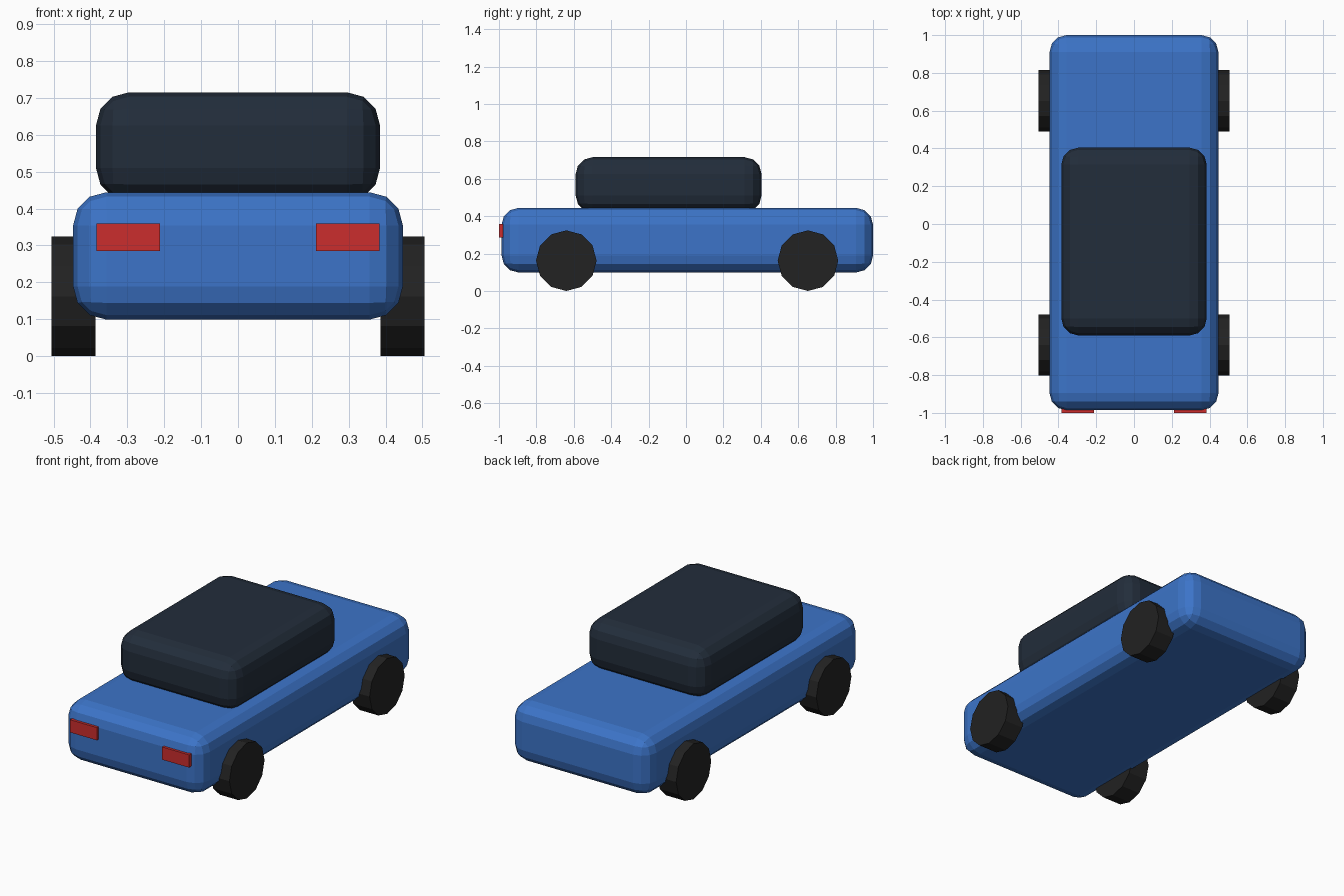
import bpy, bmesh, math
from mathutils import Matrix, Vector

if "Cube" in bpy.data.objects:
    bpy.data.objects.remove(bpy.data.objects["Cube"])


def material(name, rgb):
    m = bpy.data.materials.new(name)
    m.diffuse_color = (*rgb, 1)
    m.use_nodes = True
    m.node_tree.nodes["Principled BSDF"].inputs["Base Color"].default_value = m.diffuse_color
    return m


BLUE = material("blue paint", (0.045, 0.175, 0.58))
GLASS = material("dark glass", (0.016, 0.026, 0.043))
RUBBER = material("black rubber", (0.016, 0.016, 0.016))
RED = material("red lamp", (0.60, 0.027, 0.027))


def finish(bm, name, mat):
    me = bpy.data.meshes.new(name)
    bm.to_mesh(me)
    bm.free()
    me.materials.append(mat)
    ob = bpy.data.objects.new(name, me)
    bpy.context.collection.objects.link(ob)
    return ob


def box(name, lo, hi, mat, bevel=0.0):
    lo, hi = Vector(lo), Vector(hi)
    bm = bmesh.new()
    bmesh.ops.create_cube(bm, size=1, matrix=Matrix.Translation((lo + hi) / 2)
                          @ Matrix.Diagonal((*(hi - lo), 1)))
    ob = finish(bm, name, mat)
    if bevel:
        mod = ob.modifiers.new("rounded edges", 'BEVEL')
        mod.width = bevel
        mod.segments = 3
        mod.limit_method = 'NONE'
    return ob


def wheel(name, x, y):
    bm = bmesh.new()
    bmesh.ops.create_cone(bm, cap_ends=True, segments=12, radius1=0.162,
                          radius2=0.162, depth=0.12,
                          matrix=Matrix.Translation((x, y, 0.162))
                          @ Matrix.Rotation(math.pi / 2, 4, 'Y'))
    return finish(bm, name, RUBBER)


# Rounded body and cabin
box("body", (-0.447, -0.986, 0.099), (0.447, 1.0, 0.444), BLUE, 0.09)
box("cabin", (-0.385, -0.59, 0.42), (0.385, 0.404, 0.715), GLASS, 0.09)

# Wheels and lamps on both sides
for side, s in (("left", -1), ("right", 1)):
    for end, y in (("front", -0.64), ("back", 0.652)):
        wheel(f"{end}_{side}_wheel", s * 0.446, y)
    xs = sorted((s * 0.211, s * 0.384))
    box(f"{side}_lamp", (xs[0], -1.0, 0.285), (xs[1], -0.97, 0.359), RED)
